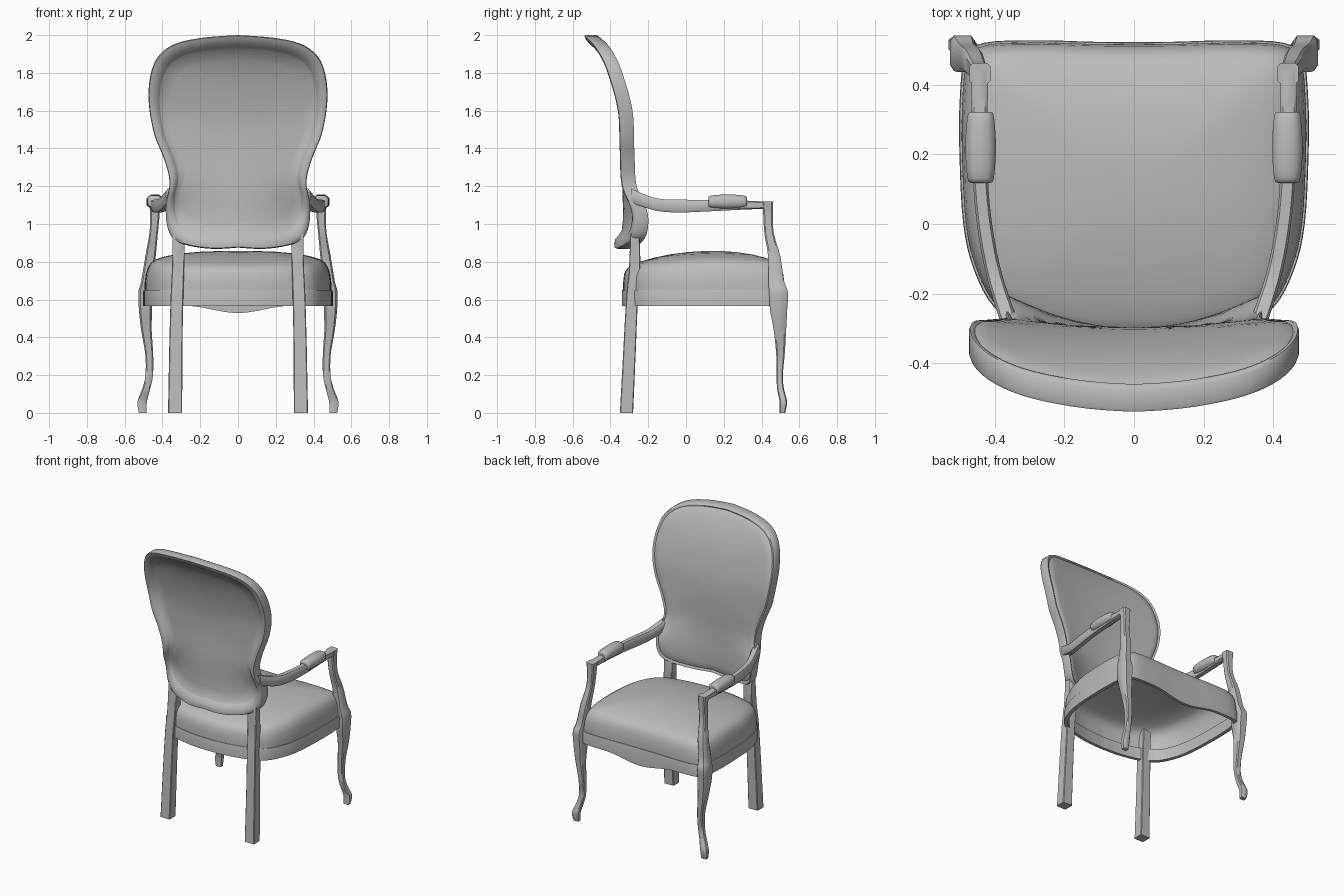
import bpy, bmesh, math
from mathutils import Vector

cube = bpy.data.objects.get("Cube")
if cube:
    bpy.data.objects.remove(cube)

grey = bpy.data.materials.new("plain grey")
grey.use_nodes = True
grey.diffuse_color = (0.5, 0.5, 0.5, 1)
grey.node_tree.nodes["Principled BSDF"].inputs["Base Color"].default_value = (0.5, 0.5, 0.5, 1)


def finish(name, bm, angle=35):
    bmesh.ops.recalc_face_normals(bm, faces=bm.faces)
    mesh = bpy.data.meshes.new(name)
    bm.to_mesh(mesh)
    bm.free()
    mesh.materials.append(grey)
    obj = bpy.data.objects.new(name, mesh)
    bpy.context.collection.objects.link(obj)
    bpy.ops.object.select_all(action="DESELECT")
    obj.select_set(True)
    bpy.context.view_layer.objects.active = obj
    bpy.ops.object.shade_smooth_by_angle(angle=math.radians(angle))
    return obj


def smooth_path(points, steps=4):
    """Catmull-Rom through points of any dimension."""
    out, n = [], len(points)
    for i in range(n - 1):
        a, b, c, d = (points[min(max(i + k, 0), n - 1)] for k in (-1, 0, 1, 2))
        for s in range(steps):
            t = s / steps
            out.append([q + t / 2 * (r - p + t * (2 * p - 5 * q + 4 * r - v + t * (3 * (q - r) + v - p)))
                        for p, q, r, v in zip(a, b, c, d)])
    return out + [list(points[-1])]


def mirrored_outline(half):
    path = smooth_path(half)
    return path + [[-x, v] for x, v in path[-2:0:-1]]


def interpolate(table, z):
    for (z0, *a), (z1, *b) in zip(table, table[1:]):
        if z <= z1:
            t = max(0, (z - z0) / (z1 - z0))
            return [p + t * (q - p) for p, q in zip(a, b)]
    return table[-1][1:]


def ring_shell(name, outline, centre, rings, place, closed=False, angle=35):
    """Skin concentric copies of an outline; scale 0 is a pole."""
    bm = bmesh.new()
    loops = []
    for scale, level in rings:
        pts = outline if scale else [(0, centre)]
        loops.append([bm.verts.new(place(x * scale, centre + (v - centre) * scale, level)) for x, v in pts])
    pairs = list(zip(loops, loops[1:])) + ([(loops[-1], loops[0])] if closed else [])
    n = len(outline)
    for a, b in pairs:
        for i in range(n):
            j = (i + 1) % n
            face = [a[i % len(a)], a[j % len(a)], b[j % len(b)], b[i % len(b)]]
            bm.faces.new(list(dict.fromkeys(face)))
    return finish(name, bm, angle)


def limb(name, stations, side, second_axis, chamfer=0.15, steps=4, angle=40):
    """Loft chamfered rectangles; a station is x, y, z, width, depth."""
    bm = bmesh.new()
    loops = []
    k = 1 - 2 * chamfer
    corners = [(1, -k), (1, k), (k, 1), (-k, 1), (-1, k), (-1, -k), (-k, -1), (k, -1)]
    for x, y, z, w, d in smooth_path(stations, steps):
        loops.append([bm.verts.new(Vector((side * (x + u * w / 2), y, z)) + second_axis * (v * d / 2))
                      for u, v in corners])
    for a, b in zip(loops, loops[1:]):
        for i in range(8):
            bm.faces.new([a[i], a[i - 1], b[i - 1], b[i]])
    bm.faces.new(loops[0])
    bm.faces.new(loops[-1])
    return finish(name, bm, angle)


# Backrest: balloon outline on a surface that sweeps back at the top
back_outline = mirrored_outline([
    (0, 2), (.18, 1.987), (.33, 1.955), (.42, 1.89), (.463, 1.79), (.473, 1.65), (.445, 1.48),
    (.39, 1.34), (.362, 1.22), (.382, 1.1), (.375, .99), (.34, .92), (.26, .885), (.13, .868), (0, .875)])
back_sweep = smooth_path([
    (.87, -.345, .12), (1.05, -.34, .11), (1.2, -.342, .05), (1.4, -.335, .02),
    (1.6, -.35, .02), (1.8, -.403, .02), (1.9, -.452, .03), (2, -.507, .04)], 8)


def on_back(x, z, offset):
    y, bow = interpolate(back_sweep, z)
    return x, y + bow * (x / .4) ** 2 + offset, z


ring_shell("backrest_frame", back_outline, 1.45, [
    (.96, .032), (.975, .04), (.992, .04), (1, .03), (1, -.024), (.992, -.034), (.96, -.036),
    (.92, -.03), (.88, -.012), (.86, 0)], on_back, closed=True, angle=50)
ring_shell("backrest_front_upholstery", back_outline, 1.45, [
    (.97, .032), (.94, .041), (.88, .043), (.8, .043), (.65, .042), (.5, .04), (.35, .04), (.18, .04), (0, .04)],
    on_back, angle=60)
ring_shell("backrest_rear_upholstery", back_outline, 1.45, [
    (.89, -.014), (.84, .002), (.75, .006), (.6, .006), (.45, .006), (.3, .006), (.15, .006), (0, .006)],
    on_back, angle=60)

# Seat: curved rail with a dipping front apron, and a domed cushion
seat_outline = mirrored_outline([
    (0, .522), (.12, .523), (.27, .527), (.43, .52), (.485, .475), (.5, .36), (.501, .2), (.49, 0),
    (.46, -.13), (.4, -.24), (.3, -.295), (.15, -.33), (0, -.34)])


def on_rail(x, y, z):
    if y > .4 and z < .6:
        z -= .019 * (1 + math.cos(math.pi * min(1, abs(x) / .28)))
    return x, y, z


def on_cushion(x, y, z):
    crown = max(0, (z - .735) / .12)
    return x, y, z - .02 * crown * ((y - .17) / .31) ** 2


ring_shell("seat_rail", seat_outline, .1, [
    (.95, .65), (.995, .65), (1, .642), (1, .567), (.95, .567)], on_rail, closed=True)
ring_shell("seat_cushion", seat_outline, .1, [
    (.985, .645), (.984, .69), (.972, .735), (.95, .77), (.918, .797), (.86, .815), (.75, .831),
    (.6, .844), (.4, .853), (.2, .857), (0, .858)], on_cushion, angle=60)

# Legs, arm supports, arms and arm pads, left and right
Y, Z = Vector((0, 1, 0)), Vector((0, 0, 1))
front_leg = [
    (.505, .51, 0, .04, .03), (.507, .515, .06, .05, .04), (.485, .5, .13, .042, .036),
    (.47, .496, .2, .04, .033), (.47, .5, .31, .042, .045), (.485, .497, .44, .056, .066),
    (.49, .49, .55, .07, .092), (.492, .49, .64, .07, .1), (.482, .477, .7, .06, .083),
    (.463, .467, .83, .055, .065), (.447, .44, .95, .045, .05), (.44, .435, 1.05, .05, .052),
    (.442, .432, 1.118, .06, .06)]
back_leg = [
    (.333, -.315, 0, .075, .07), (.329, -.298, .35, .07, .066), (.323, -.285, .62, .067, .062),
    (.318, -.273, .74, .065, .06), (.314, -.27, .88, .064, .054), (.317, -.272, .95, .06, .046)]
arm = [
    (.355, -.29, 1.15, .05, .075), (.372, -.24, 1.13, .05, .07), (.4, -.15, 1.102, .046, .066),
    (.423, -.04, 1.095, .044, .068), (.439, .1, 1.097, .043, .062), (.443, .28, 1.1, .045, .05),
    (.443, .44, 1.1, .05, .036)]
pad = [
    (.44, .118, 1.115, .055, .045), (.44, .132, 1.118, .076, .065), (.44, .22, 1.118, .088, .077),
    (.44, .308, 1.118, .076, .065), (.44, .322, 1.115, .055, .045)]
for side, label in ((1, "left"), (-1, "right")):
    limb(label + "_front_leg_and_arm_support", front_leg, side, Y)
    limb(label + "_back_leg", back_leg, side, Y, chamfer=.06, steps=2)
    limb(label + "_arm", arm, side, Z)
    limb(label + "_arm_pad", pad, side, Z, chamfer=.25, steps=3, angle=60)
